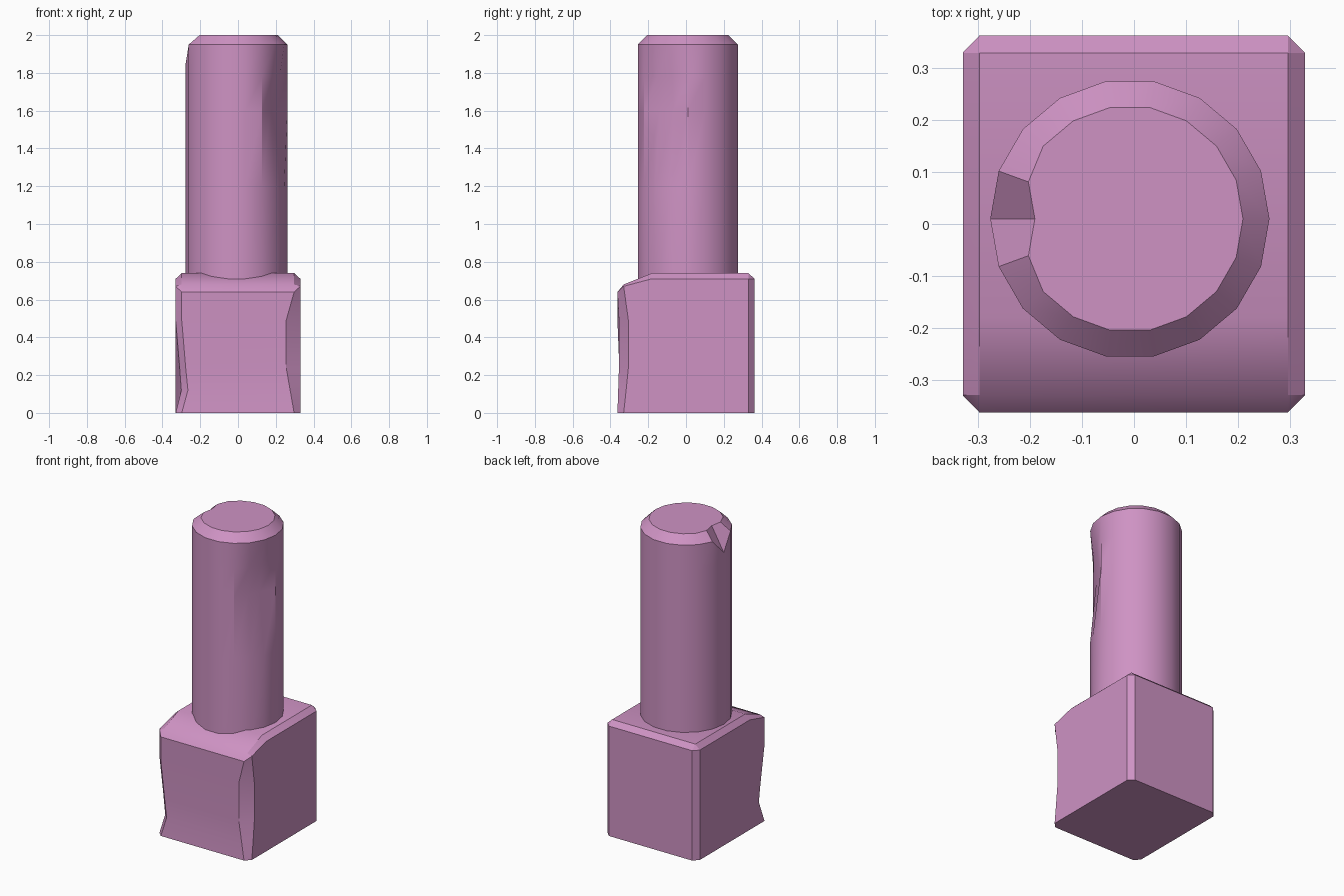
import bpy, bmesh, math

if "Cube" in bpy.data.objects:
    bpy.data.objects.remove(bpy.data.objects["Cube"])

mat = bpy.data.materials.new("pink")
mat.diffuse_color = (0.62, 0.29, 0.55, 1)
mat.use_nodes = True
mat.node_tree.nodes["Principled BSDF"].inputs["Base Color"].default_value = mat.diffuse_color


def loft(name, rings, caps):
    """Skin a stack of equal-length rings, then cap with the given index loops (ring, indices)."""
    bm = bmesh.new()
    vs = [[bm.verts.new(p) for p in ring] for ring in rings]
    n = len(rings[0])
    for a, b in zip(vs, vs[1:]):
        for i in range(n):
            j = (i + 1) % n
            bm.faces.new((a[i], a[j], b[j], b[i]))
    for r, idx in caps:
        bm.faces.new([vs[r][i] for i in idx])
    bmesh.ops.remove_doubles(bm, verts=bm.verts, dist=0.0005)
    bmesh.ops.recalc_face_normals(bm, faces=bm.faces)
    me = bpy.data.meshes.new(name)
    bm.to_mesh(me)
    bm.free()
    me.materials.append(mat)
    ob = bpy.data.objects.new(name, me)
    bpy.context.collection.objects.link(ob)
    bpy.context.view_layer.objects.active = ob
    ob.select_set(True)
    bpy.ops.object.shade_smooth_by_angle(angle=math.radians(30))
    ob.select_set(False)


# Base block: chamfered outline, counter-clockwise from front left
outline = [(-.298, -.363), (.297, -.363), (.33, -.33), (.33, -.18), (.33, .33),
           (.297, .363), (-.298, .363), (-.33, .33), (-.33, -.18), (-.33, -.33)]


def section(z, moved={}):
    return [(*moved.get(i, p), z) for i, p in enumerate(outline)]


worn_right = {1: (.255, -.355), 2: (.33, -.305)}
rings = [
    section(0),
    section(.12, {0: (-.265, -.35), 9: (-.30, -.315), 1: (.276, -.359), 2: (.33, -.317)}),
    section(.24, {0: (-.277, -.353), 9: (-.309, -.319), **worn_right}),
    section(.49, worn_right),
]
rim_z = [.64, .64, .67, .71, .71, .71, .71, .71, .71, .67]
rings.append([(x, y, z) for (x, y), z in zip(outline, rim_z)])
# Top edge of the chamfer, with the worn slope at the front
L, R = -.298, .297
rings.append([(L, -.33, .68), (R, -.33, .68), (R, -.33, .68), (R, -.18, .74), (R, .33, .74),
              (R, .33, .74), (L, .33, .74), (L, .33, .74), (L, -.18, .74), (L, -.33, .68)])
loft("base_block", rings, [(0, range(10)), (5, (0, 1, 3, 8)), (5, (3, 4, 6, 8))])

# Post: 18-sided column with a dent on the front right and a chip in the left rim
N = 18


def circle(z, r, dent={}, drop={}):
    out = []
    for i in range(N):
        a = math.tau * i / N
        q = r - dent.get(i, 0)
        out.append((-.008 + q * math.cos(a), .01 + q * math.sin(a), z - drop.get(i, 0)))
    return out


post = [
    circle(.6, .269),
    circle(1.2, .269),
    circle(1.6, .269, {17: .045, 16: .035}),
    circle(1.78, .269, {17: .025, 16: .02}),
    circle(1.95, .269, {}, {9: .10}),
    circle(2.0, .218, {9: .035, 8: .01, 10: .01}),
]
loft("post", post, [(0, range(N)), (5, range(N))])
